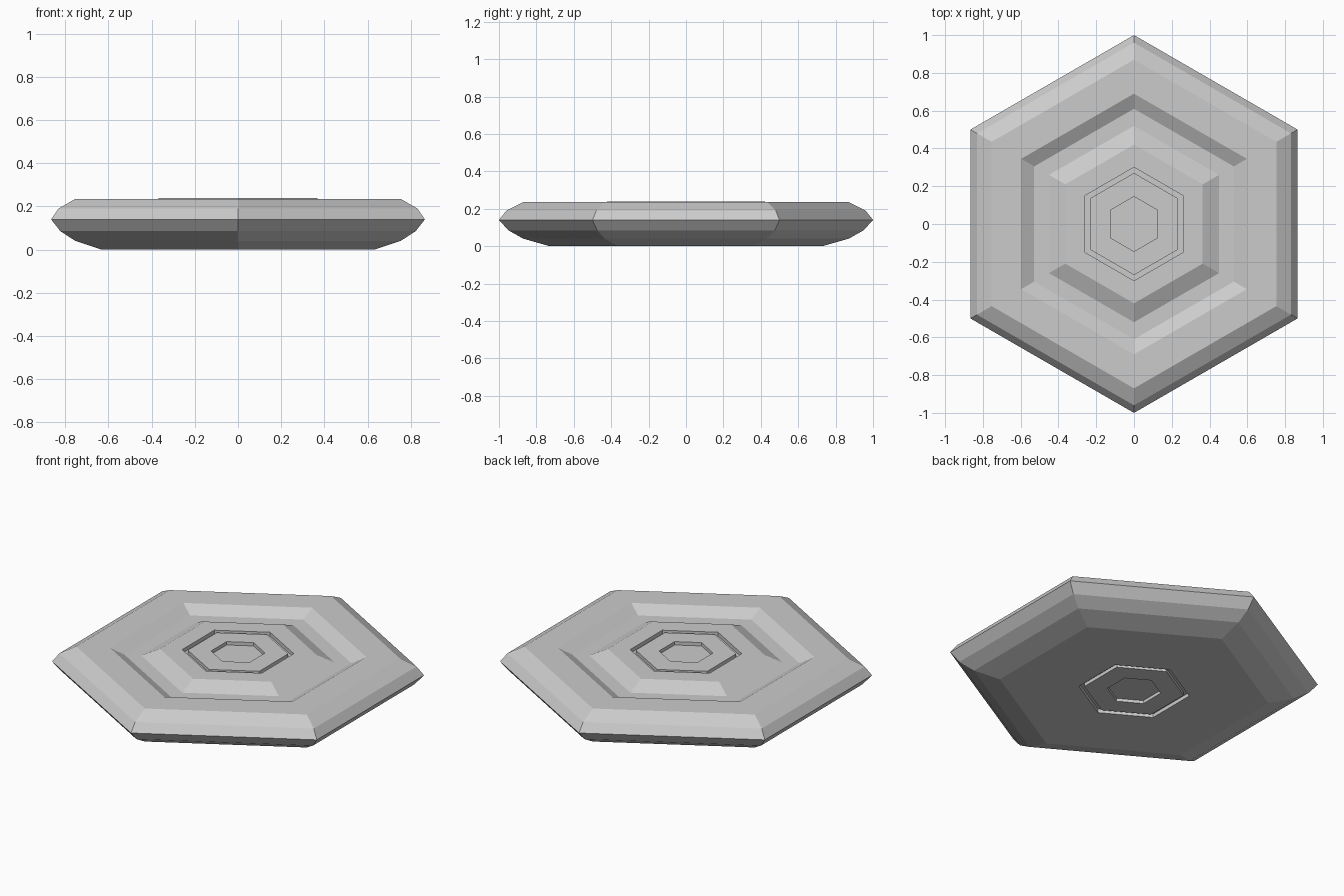
import bpy, bmesh, math

if "Cube" in bpy.data.objects:
    bpy.data.objects.remove(bpy.data.objects["Cube"])

# Half profile (corner radius, height) from bottom centre round to top centre
PROFILE = [
    (0.145, 0.02), (0.145, 0.002),                                # bottom recess
    (0.27, 0.002), (0.27, 0.022), (0.30, 0.022), (0.30, 0.0),     # bottom ring slot
    (0.73, 0.0), (0.87, 0.04), (0.95, 0.085), (1.0, 0.14),        # lower rim
    (0.96, 0.19), (0.87, 0.235),                                  # upper rim
    (0.69, 0.235), (0.61, 0.195), (0.52, 0.195), (0.42, 0.239),   # wide channel
    (0.30, 0.239), (0.30, 0.217), (0.27, 0.217), (0.27, 0.237),   # top ring slot
    (0.145, 0.237), (0.145, 0.217),                               # top recess
]
SIDES = 6


def hex_ring(bm, r, z):
    angles = [math.pi / 2 + i * math.tau / SIDES for i in range(SIDES)]
    return [bm.verts.new((r * math.cos(a), r * math.sin(a), z)) for a in angles]


# Hexagonal disc swept from the profile
bm = bmesh.new()
rings = [hex_ring(bm, r, z) for r, z in PROFILE]
for lo, hi in zip(rings, rings[1:]):
    for i in range(SIDES):
        j = (i + 1) % SIDES
        bm.faces.new((lo[i], lo[j], hi[j], hi[i]))
bm.faces.new(rings[0][::-1])
bm.faces.new(rings[-1])
bmesh.ops.recalc_face_normals(bm, faces=bm.faces)

mesh = bpy.data.meshes.new("hexagonal_disc")
bm.to_mesh(mesh)
bm.free()
bpy.context.collection.objects.link(bpy.data.objects.new("hexagonal_disc", mesh))
